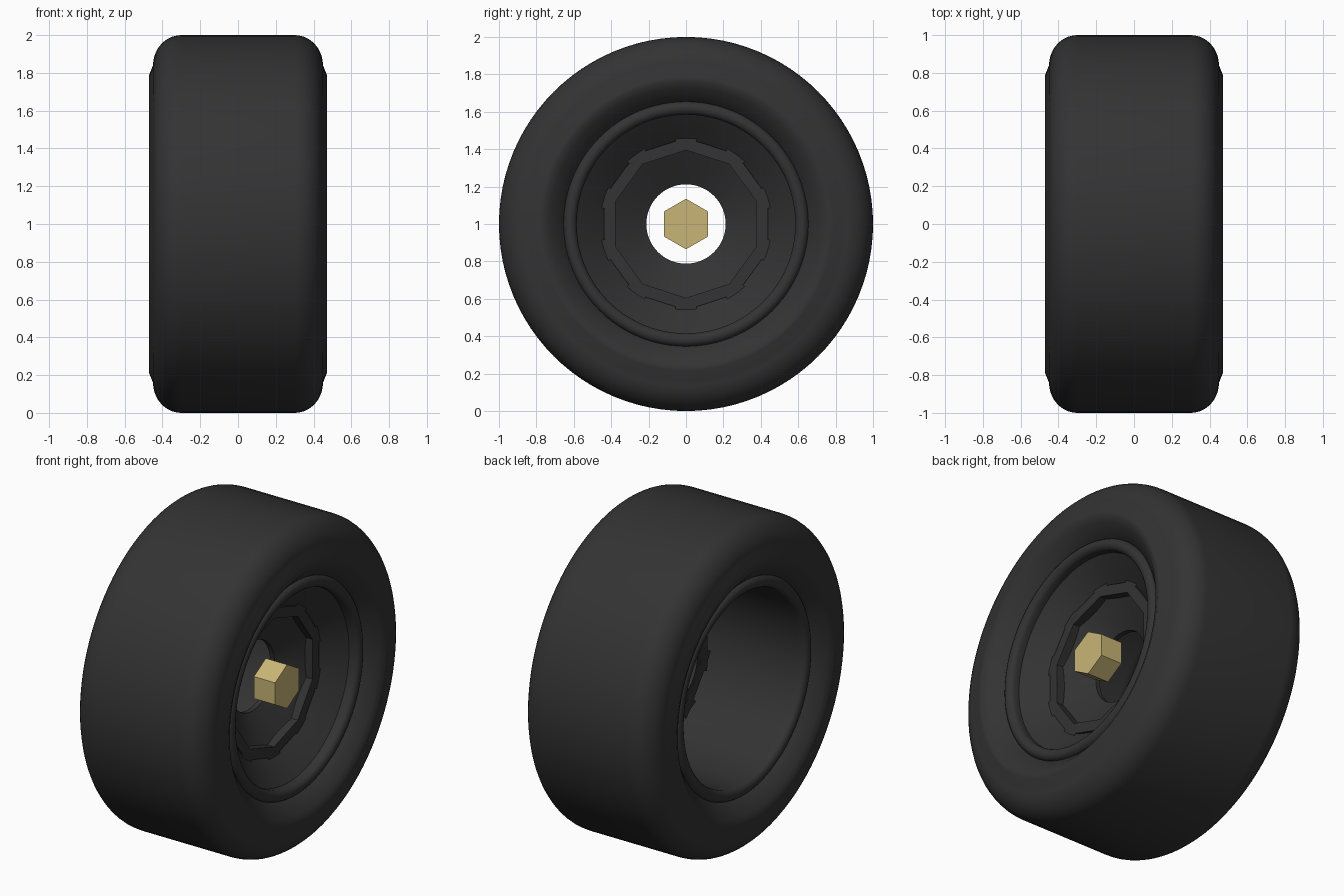
import bpy, bmesh, math
from mathutils import Matrix, Vector

if "Cube" in bpy.data.objects:
    bpy.data.objects.remove(bpy.data.objects["Cube"])

CENTRE = Vector((0, 0, 1))


def material(name, colour, rough):
    m = bpy.data.materials.new(name)
    m.use_nodes = True
    m.diffuse_color = (*colour, 1)
    node = next(n for n in m.node_tree.nodes if n.type == "BSDF_PRINCIPLED")
    node.inputs["Base Color"].default_value = (*colour, 1)
    node.inputs["Roughness"].default_value = rough
    return m


rubber = material("dark grey", (0.033, 0.033, 0.033), 0.7)
brass = material("brass", (0.58, 0.46, 0.18), 0.5)


def finish(name, bm, mat, smooth=True):
    bmesh.ops.recalc_face_normals(bm, faces=bm.faces)
    mesh = bpy.data.meshes.new(name)
    bm.to_mesh(mesh)
    bm.free()
    mesh.materials.append(mat)
    obj = bpy.data.objects.new(name, mesh)
    bpy.context.collection.objects.link(obj)
    if smooth:
        bpy.ops.object.select_all(action="DESELECT")
        obj.select_set(True)
        bpy.context.view_layer.objects.active = obj
        bpy.ops.object.shade_smooth_by_angle(angle=math.radians(32))
    return obj


def bridge(bm, rings):
    """Join a closed list of equally long vertex rings with quads."""
    for a, b in zip(rings, rings[1:] + rings[:1]):
        n = len(a)
        for i in range(n):
            j = (i + 1) % n
            bm.faces.new((a[i], a[j], b[j], b[i]))


def lathe(name, profile, mat, steps=96):
    """Spin a closed (x, radius) profile about the axle."""
    bm = bmesh.new()
    turns = [math.tau * i / steps for i in range(steps)]
    bridge(bm, [[bm.verts.new(CENTRE + Vector((x, r * math.cos(t), r * math.sin(t))))
                 for t in turns] for x, r in profile])
    return finish(name, bm, mat)


def polar(x, outline):
    return [CENTRE + Vector((x, r * math.cos(t), r * math.sin(t))) for t, r in outline]


def arc(cx, cr, rx, rr, start, end, n):
    angles = [math.radians(start + (end - start) * i / n) for i in range(n + 1)]
    return [(cx + rx * math.cos(a), cr + rr * math.sin(a)) for a in angles]


# Tyre: flat tread, rounded shoulder, raised sidewall and hollow to the bead
side = arc(0.3, 0.84, 0.15, 0.16, 90, 0, 10)
side += [(0.472, 0.785), (0.472, 0.765), (0.455, 0.73), (0.42, 0.69), (0.385, 0.655), (0.34, 0.63)]
lathe("tyre", side + [(-x, r) for x, r in reversed(side)], rubber)

# Rim barrel, with a rolled lip on each side
lip = arc(0.375, 0.62, 0.035, 0.036, 90, -80, 8)
inner = [(0.355, 0.585), (-0.355, 0.585)]
lathe("rim_barrel", lip + inner + [(-x, r) for x, r in reversed(lip)], rubber)

# Sloping web from the barrel to the toothed ring
lathe("rim_web", [(0.35, 0.59), (0.29, 0.51), (0.22, 0.43), (0.19, 0.43), (0.25, 0.51), (0.31, 0.59)], rubber)

# Ten-sided ring with a tooth at each corner
outer_line, inner_line = [], []
for k in range(10):
    mid = math.radians(18 + 36 * k)
    for offset, radius in ((-0.14, 0.445), (-0.095, 0.44), (-0.125, 0.478), (0, 0.462),
                           (0.125, 0.478), (0.095, 0.44), (0.14, 0.445)):
        outer_line.append((mid + offset, radius))
        across = 0.395 * math.cos(math.pi / 10) / math.cos(math.pi / 10 - abs(offset))
        inner_line.append((mid + offset, across))
bm = bmesh.new()
loops = [polar(0.245, outer_line), polar(0.245, inner_line), polar(0.16, inner_line), polar(0.16, outer_line)]
bridge(bm, [[bm.verts.new(p) for p in loop] for loop in loops])
finish("toothed_ring", bm, rubber, smooth=False)

# Hub dish with an open centre
lathe("hub_dish", [(0.21, 0.41), (0.15, 0.30), (0.10, 0.212), (0.07, 0.212), (0.12, 0.30), (0.17, 0.41)], rubber)

# Hexagonal axle nut
bm = bmesh.new()
bmesh.ops.create_cone(bm, cap_ends=True, segments=6, radius1=0.135, radius2=0.135, depth=0.145)
turn = Matrix.Rotation(math.radians(90), 4, "Y") @ Matrix.Rotation(math.radians(30), 4, "Z")
bmesh.ops.transform(bm, matrix=Matrix.Translation((0.262, 0, 1)) @ turn, verts=bm.verts)
nut = finish("axle_nut", bm, brass, smooth=False)
